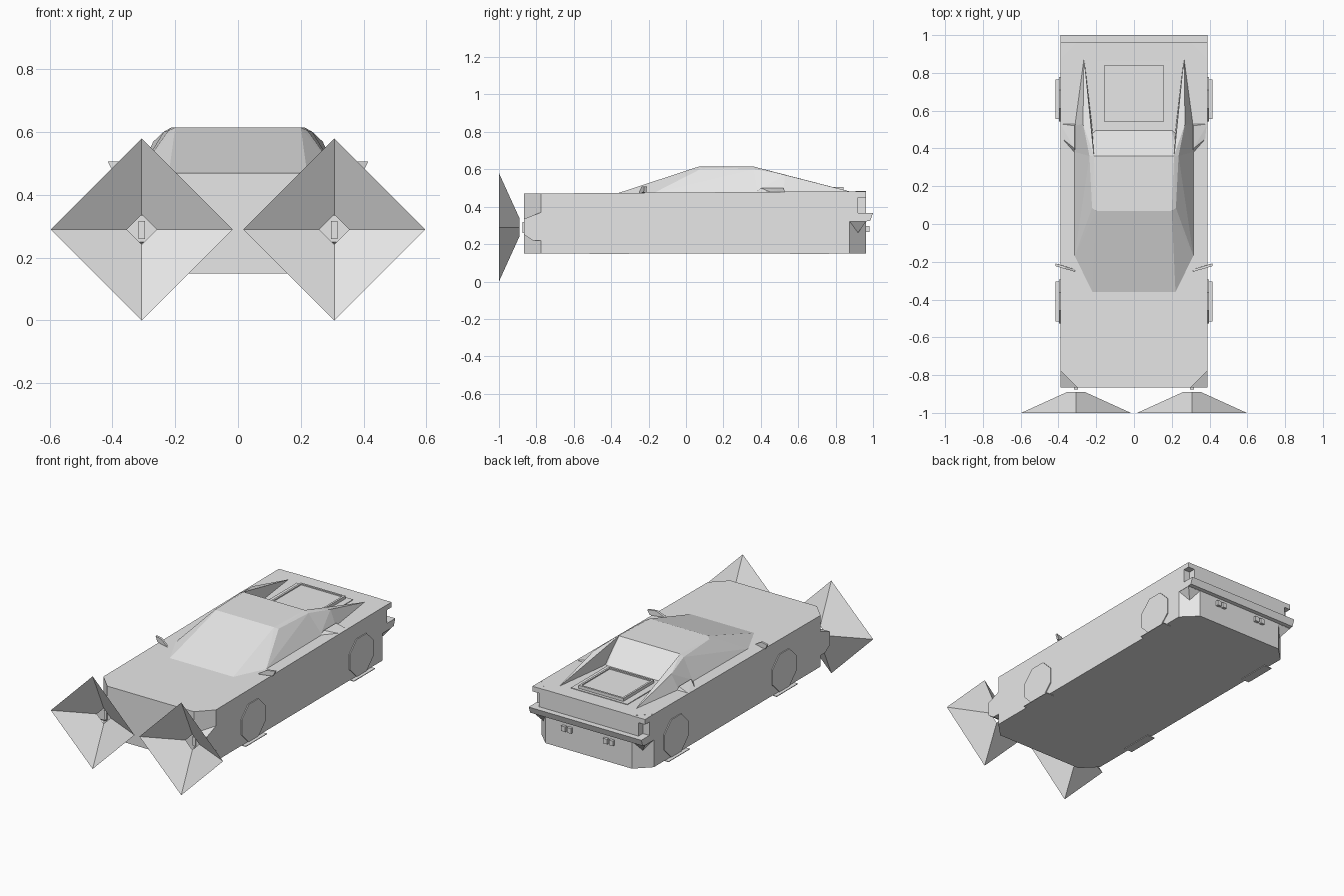
import bpy, bmesh, math

grey = bpy.data.materials.new("light grey")
grey.diffuse_color = (0.8, 0.8, 0.8, 1)


def finish(name, bm):
    bmesh.ops.recalc_face_normals(bm, faces=bm.faces)
    me = bpy.data.meshes.new(name)
    bm.to_mesh(me)
    bm.free()
    me.materials.append(grey)
    ob = bpy.data.objects.new(name, me)
    bpy.context.collection.objects.link(ob)
    return ob


def hull(name, pts):
    """Flat-faced solid round a few points."""
    bm = bmesh.new()
    for p in pts:
        bm.verts.new(p)
    res = bmesh.ops.convex_hull(bm, input=bm.verts)
    loose = [v for v in bm.verts if not v.link_faces]
    bmesh.ops.delete(bm, geom=loose, context='VERTS')
    bmesh.ops.dissolve_limit(bm, angle_limit=0.01, verts=bm.verts, edges=bm.edges)
    return finish(name, bm)


def sym(pts):
    return [(s * x, y, z) for x, y, z in pts for s in (1, -1)]


def pair(name, pts):
    for side, s in (("right", 1), ("left", -1)):
        hull(f"{side}_{name}", [(s * x, y, z) for x, y, z in pts])


def box(x0, x1, y0, y1, z0, z1):
    return [(x, y, z) for x in (x0, x1) for y in (y0, y1) for z in (z0, z1)]


def prism(plan, z0, z1):
    return [(x, y, z) for x, y in plan for z in (z0, z1)]


F, B, W = -0.866, 0.963, 0.39

# lower body with chamfered corners
plan = [(0.30, F), (W, -0.775), (W, 0.875), (0.30, B)]
hull("body", sym([(x, y, 0.15) for x, y in plan] +
                 [(x, y, 0.47 + 0.013 * (y - F) / (B - F)) for x, y in plan]))

# front bumper corners, sloped on top
pair("front_bumper_corner", [
    (W, -0.775, 0.37), (0.30, F, 0.335), (W, F, 0.335),
    (W, F, 0.25), (0.30, F, 0.25), (W, -0.82, 0.22), (W, -0.775, 0.22),
    (0.345, -0.82, 0.22)])

# rear deck corners, tail light surrounds and bumper
corner = [(W, 0.875), (0.30, B), (W, B)]
pair("deck_corner", prism(corner, 0.45, 0.482))
pair("tail_side_post", prism([(W, 0.875), (W, 0.92), (0.345, 0.92)], 0.36, 0.452))
pair("tail_inner_post", prism([(0.30, B), (0.345, B), (0.345, 0.92)], 0.36, 0.452))
pair("rear_bumper_corner", prism(corner, 0.32, 0.366))
pair("bumper_wedge", [(x, y, 0.322) for x, y in corner] + [(0.345, 0.92, 0.26)])
hull("rear_bumper", sym([(W, B - 0.01, 0.366), (W, 1.0, 0.366),
                         (W, 0.985, 0.325), (W, B - 0.01, 0.32)]))

# twin exhausts
for x in (0.125, 0.165):
    pair("exhaust", box(x - 0.014, x + 0.014, 0.95, 0.98, 0.265, 0.297))

# cabin: windscreen, roof, side windows, rear window
hull("cabin", sym([
    (0.22, -0.365, 0.472), (0.315, -0.17, 0.474), (0.315, 0.40, 0.478),
    (0.20, 0.07, 0.615), (0.212, 0.36, 0.615),
    (0.222, 0.085, 0.605), (0.236, 0.36, 0.602), (0.20, 0.50, 0.476)]))

# rear buttresses flanking the engine cover
pair("buttress", [
    (0.212, 0.36, 0.615), (0.236, 0.36, 0.602), (0.315, 0.36, 0.475),
    (0.315, 0.52, 0.475), (0.222, 0.36, 0.475), (0.222, 0.52, 0.475),
    (0.27, 0.53, 0.57), (0.265, 0.89, 0.478)])

# low shoulder scoops beside the buttresses
pair("shoulder_scoop", [
    (0.31, 0.37, 0.475), (W, 0.53, 0.478), (W, 0.46, 0.475),
    (0.31, 0.53, 0.478), (0.315, 0.40, 0.50), (0.315, 0.52, 0.50)])

# engine cover: base panel, raised rim and inner lid
hull("engine_panel", box(-0.195, 0.195, 0.50, 0.86, 0.47, 0.486))
for y in (0.54, 0.83):
    hull("cover_rim_cross", box(-0.155, 0.155, y, y + 0.012, 0.48, 0.505))
pair("cover_rim_side", box(0.143, 0.155, 0.54, 0.842, 0.48, 0.505))
hull("cover_lid", box(-0.143, 0.143, 0.552, 0.83, 0.48, 0.498))

# door mirrors
pair("mirror", [
    (0.31, -0.252, 0.472), (0.31, -0.24, 0.472), (0.32, -0.25, 0.48),
    (0.37, -0.236, 0.476), (0.37, -0.222, 0.476),
    (0.40, -0.227, 0.476), (0.40, -0.213, 0.476),
    (0.415, -0.223, 0.507), (0.415, -0.209, 0.507),
    (0.365, -0.238, 0.507), (0.365, -0.224, 0.507)])

# octagonal wheels with a flat tread plate under each
for end, y in (("front", -0.41), ("rear", 0.66)):
    a = [math.radians(22.5 + 45 * i) for i in range(8)]
    pair(end + "_wheel", [(x, y + 0.127 * math.cos(t), 0.268 + 0.127 * math.sin(t))
                          for x in (0.37, 0.396) for t in a])
    pair(end + "_tread", box(0.36, 0.415, y - 0.105, y + 0.105, 0.146, 0.15))

# headlamps and their open four-sided light cones
pair("headlamp", box(0.297, 0.317, -0.875, -0.86, 0.26, 0.317))
for side, s in (("right", 1), ("left", -1)):
    bm = bmesh.new()
    rings = []
    for y, r in ((-1.0, 0.29), (-0.89, 0.048)):
        rings.append([bm.verts.new((s * 0.307 + r * cx, y, 0.29 + r * cz))
                      for cx, cz in ((1, 0), (0, 1), (-1, 0), (0, -1))])
    for i in range(4):
        j = (i + 1) % 4
        bm.faces.new((rings[0][i], rings[0][j], rings[1][j], rings[1][i]))
    finish(side + "_light_cone", bm)
